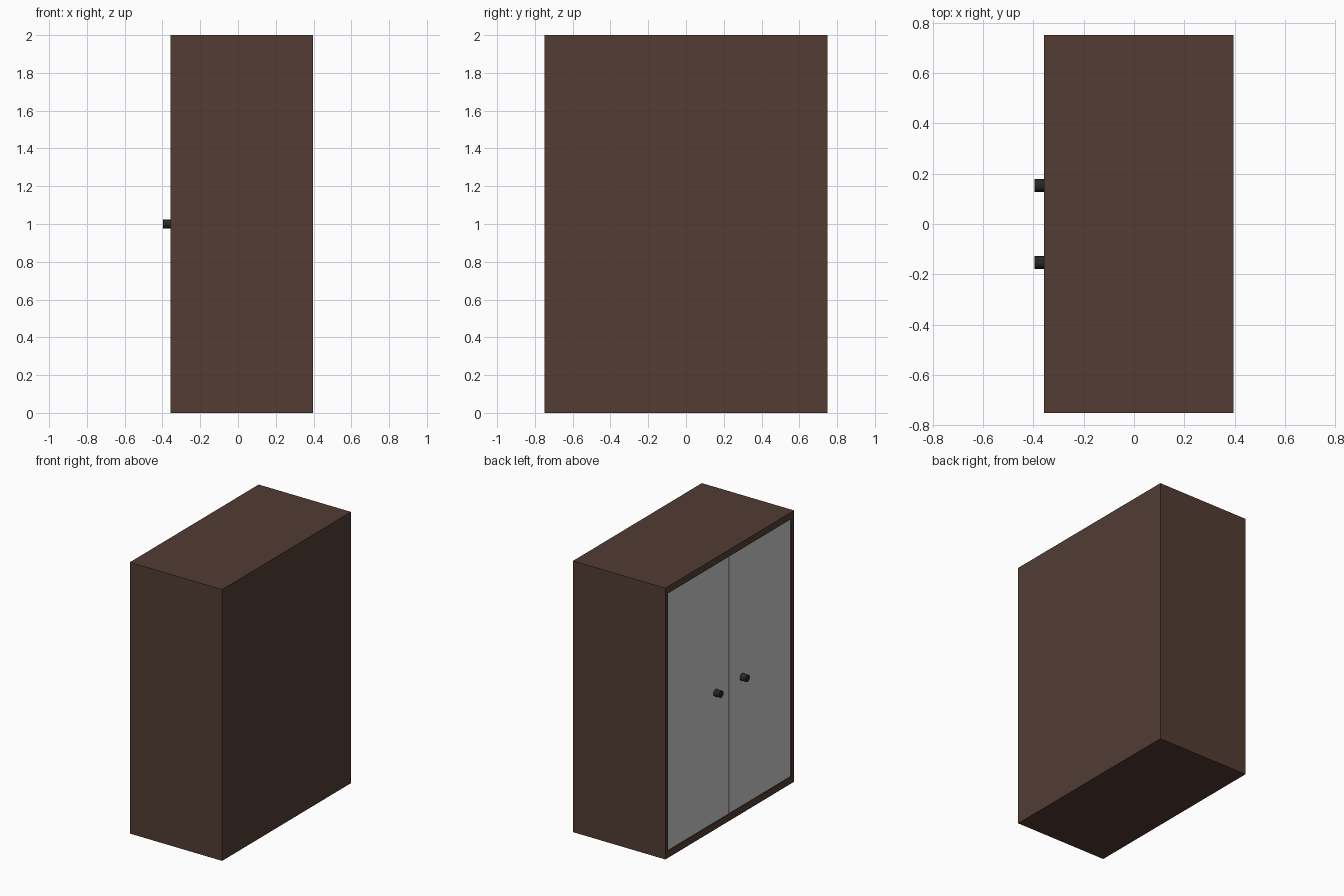
import bpy, bmesh, math
from mathutils import Vector, Matrix

if "Cube" in bpy.data.objects:
    bpy.data.objects.remove(bpy.data.objects["Cube"])

X0, X1 = -0.357, 0.396      # door side and rear of the carcass
HALF_W, HEIGHT = 0.75, 2.0
SIDE, RAIL = 0.033, 0.05    # visible frame widths
RECESS, DOOR_T, GAP = 0.008, 0.03, 0.008


def material(name, rgb):
    m = bpy.data.materials.new(name)
    m.diffuse_color = (*rgb, 1)
    m.use_nodes = True
    m.node_tree.nodes["Principled BSDF"].inputs["Base Color"].default_value = m.diffuse_color
    return m


def finish(name, bm, mat=None):
    bmesh.ops.recalc_face_normals(bm, faces=bm.faces)
    me = bpy.data.meshes.new(name)
    bm.to_mesh(me)
    bm.free()
    ob = bpy.data.objects.new(name, me)
    bpy.context.collection.objects.link(ob)
    if mat:
        me.materials.append(mat)
    return ob


def box(lo, hi):
    lo, hi = Vector(lo), Vector(hi)
    bm = bmesh.new()
    bmesh.ops.create_cube(bm, size=1)
    bmesh.ops.scale(bm, vec=hi - lo, verts=bm.verts)
    bmesh.ops.translate(bm, vec=(lo + hi) / 2, verts=bm.verts)
    return bm


wood = material("dark_wood", (0.085, 0.045, 0.034))
black = material("black_metal", (0.02, 0.02, 0.02))

# Carcass: a block whose door side is inset and pushed in
bm = box((X0, -HALF_W, 0), (X1, HALF_W, HEIGHT))
front = min(bm.faces, key=lambda f: f.calc_center_median().x)
bmesh.ops.inset_region(bm, faces=[front], thickness=0.03)
for v in front.verts:
    v.co.y = math.copysign(HALF_W - SIDE, v.co.y)
    v.co.z = RAIL if v.co.z < 1 else HEIGHT - RAIL
pushed = bmesh.ops.extrude_discrete_faces(bm, faces=[front])["faces"][0]
bmesh.ops.translate(bm, vec=(RECESS + DOOR_T, 0, 0), verts=pushed.verts)
finish("cabinet_carcass", bm, wood)

# Pair of doors and round knobs
for side, label in ((1, "left"), (-1, "right")):
    ys = sorted((side * GAP / 2, side * (HALF_W - SIDE)))
    x = X0 + RECESS
    finish(label + "_door", box((x, ys[0], RAIL), (x + DOOR_T, ys[1], HEIGHT - RAIL)))

    bm = bmesh.new()
    depth = x + 0.396
    bmesh.ops.create_cone(
        bm, cap_ends=True, segments=32, radius1=0.025, radius2=0.025, depth=depth,
        matrix=Matrix.Translation((x - depth / 2, side * 0.153, 1.0))
        @ Matrix.Rotation(math.pi / 2, 4, 'Y'))
    knob = finish(label + "_knob", bm, black)
    for p in knob.data.polygons:
        p.use_smooth = len(p.vertices) == 4
    knob.data.set_sharp_from_angle(angle=math.radians(40))
